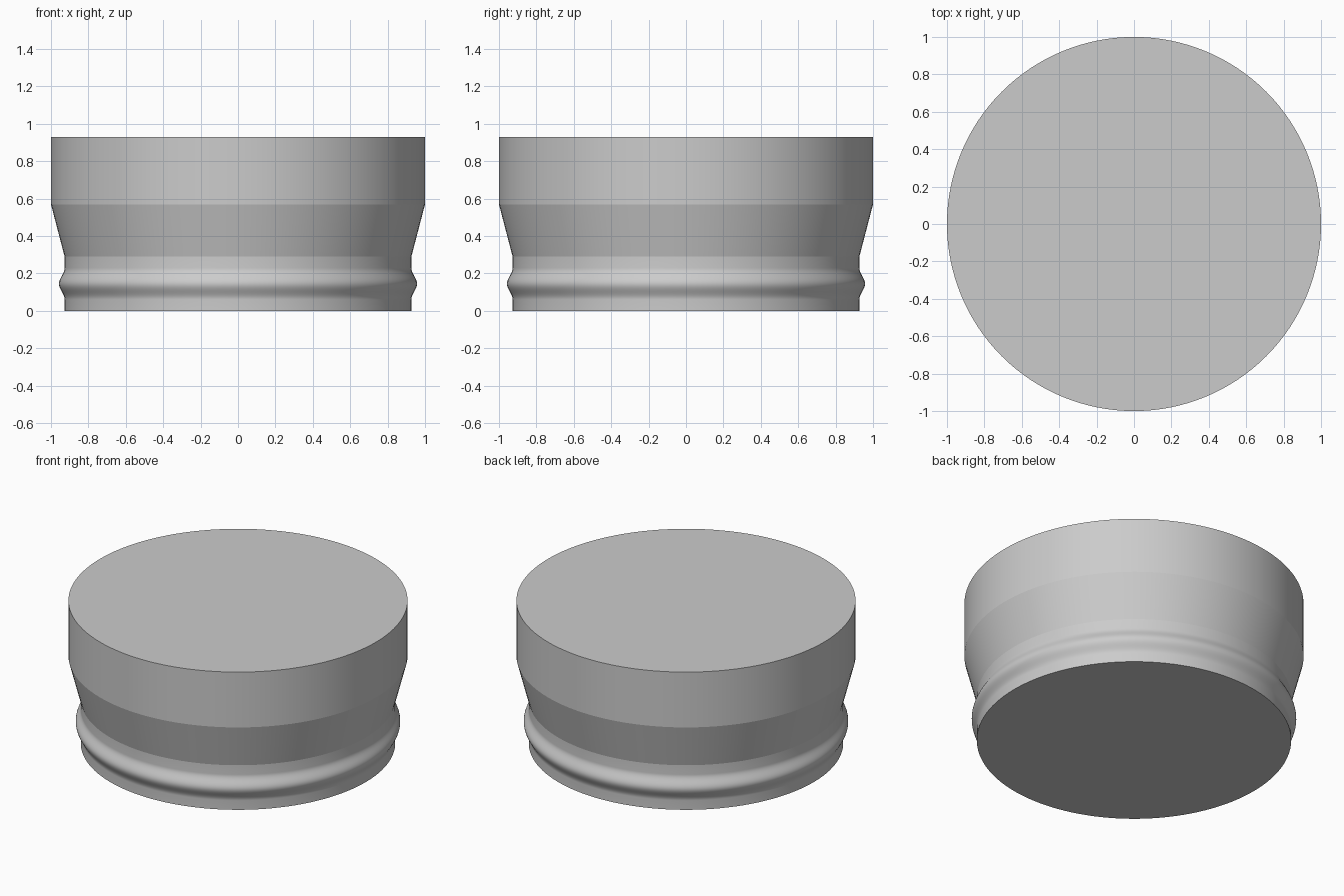
import bpy
import bmesh
from math import cos, pi, radians

SEGMENTS = 128
NECK = 0.927          # radius of the lower wall
BEAD_LOW, BEAD_HIGH, BEAD_OUT = 0.06, 0.23, 0.03

old = bpy.data.objects.get("Cube")
if old:
    bpy.data.objects.remove(old)

# One plain grey for the whole part
grey = bpy.data.materials.new("plain grey")
grey.use_nodes = True
colour = (0.6, 0.6, 0.6, 1)
grey.diffuse_color = colour
grey.node_tree.nodes["Principled BSDF"].inputs["Base Color"].default_value = colour

# Profile from bottom to top: foot, rounded bead, flare, upper wall
steps = 24
profile = [(NECK, 0)]
for i in range(steps + 1):
    t = i / steps
    bulge = BEAD_OUT * (1 - cos(2 * pi * t)) / 2
    profile.append((NECK + bulge, BEAD_LOW + t * (BEAD_HIGH - BEAD_LOW)))
profile += [(NECK, 0.29), (1, 0.57), (1, 0.93)]

# Turn the profile into a closed solid
bm = bmesh.new()
rings = []
for radius, z in profile:
    ring = bmesh.ops.create_circle(bm, segments=SEGMENTS, radius=radius)["verts"]
    for v in ring:
        v.co.z = z
    rings.append(ring)
for low, high in zip(rings, rings[1:]):
    for i in range(SEGMENTS):
        j = (i + 1) % SEGMENTS
        bm.faces.new((low[i], low[j], high[j], high[i]))
bm.faces.new(rings[0])
bm.faces.new(rings[-1])
bmesh.ops.recalc_face_normals(bm, faces=bm.faces)

mesh = bpy.data.meshes.new("flared_collar")
bm.to_mesh(mesh)
bm.free()
mesh.materials.append(grey)
collar = bpy.data.objects.new("flared_collar", mesh)
bpy.context.collection.objects.link(collar)

# Smooth walls with crisp rims and flare edges
bpy.ops.object.select_all(action="DESELECT")
collar.select_set(True)
bpy.context.view_layer.objects.active = collar
bpy.ops.object.shade_smooth_by_angle(angle=radians(12))
